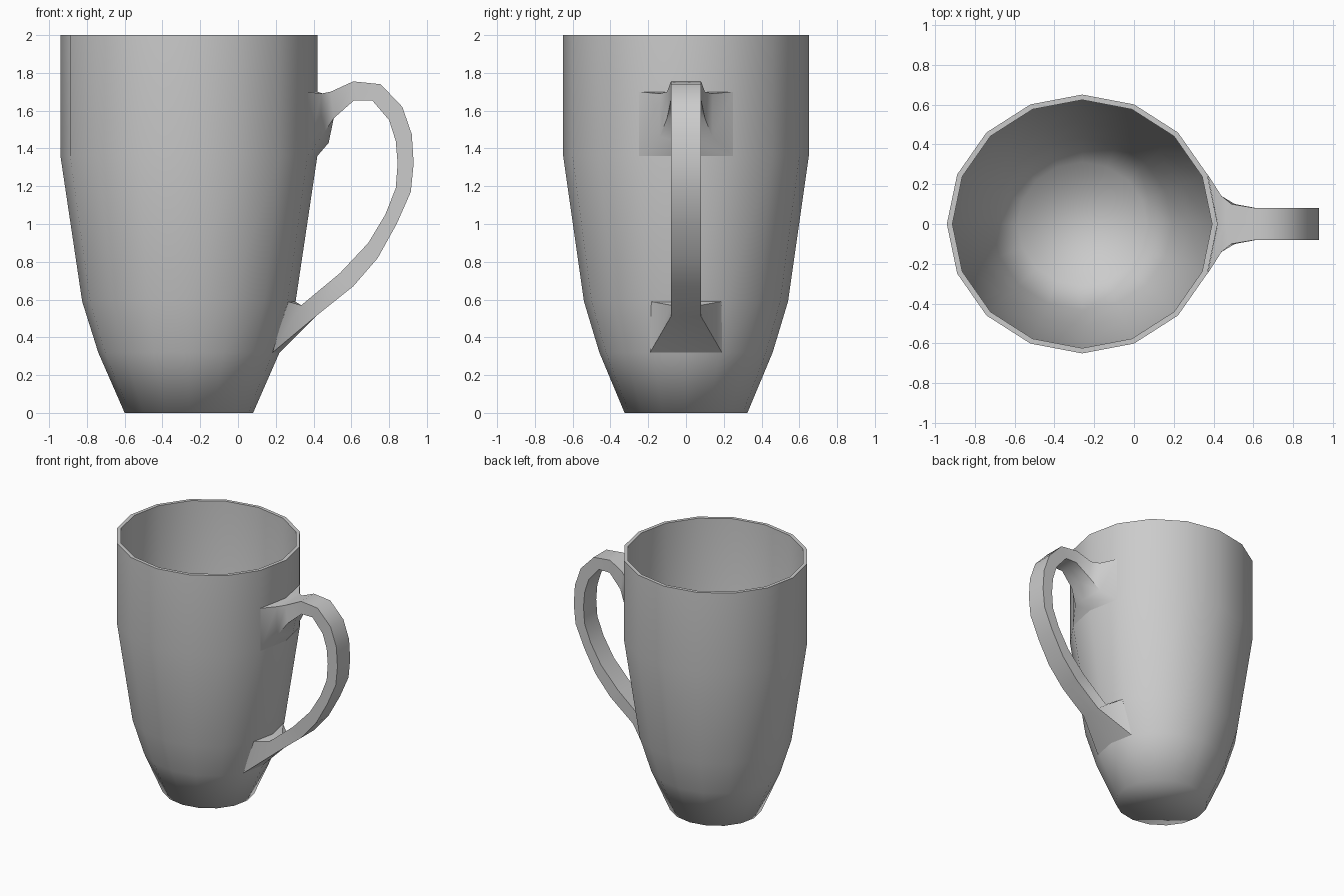
import bpy, bmesh, math

if "Cube" in bpy.data.objects:
    bpy.data.objects.remove(bpy.data.objects["Cube"])

CX, SIDES, Y_SCALE = -0.26, 16, 0.956


def make_object(name, bm, angle):
    bmesh.ops.recalc_face_normals(bm, faces=bm.faces)
    mesh = bpy.data.meshes.new(name)
    bm.to_mesh(mesh)
    bm.free()
    obj = bpy.data.objects.new(name, mesh)
    bpy.context.collection.objects.link(obj)
    bpy.ops.object.select_all(action='DESELECT')
    obj.select_set(True)
    bpy.context.view_layer.objects.active = obj
    bpy.ops.object.shade_smooth_by_angle(angle=math.radians(angle))
    return obj


def bridge(bm, rings):
    for a, b in zip(rings, rings[1:]):
        n = len(a)
        for i in range(n):
            j = (i + 1) % n
            bm.faces.new((a[i], a[j], b[j], b[i]))


# Cup body: outer wall, rim and inner wall as one (radius, z) profile
profile = [(0.34, 0), (0.48, 0.32), (0.565, 0.59), (0.68, 1.36), (0.68, 2.0),
           (0.652, 2.0), (0.652, 1.36), (0.537, 0.6), (0.452, 0.335), (0.325, 0.04)]
bm = bmesh.new()
rings = []
for r, z in profile:
    ring = []
    for i in range(SIDES):
        a = 2 * math.pi * i / SIDES
        ring.append(bm.verts.new((CX + r * math.cos(a), r * Y_SCALE * math.sin(a), z)))
    rings.append(ring)
bridge(bm, rings)
bm.faces.new(rings[0])
# Inner floor
bm.faces.new(rings[-1])
make_object("cup_body", bm, 70)

# Handle stations: outer x, z, inner x, z, half width, outer and inner middle bulge
stations = [
    (0.37, 1.70, 0.37, 1.36, 0.249, 0.05, 0.05),
    (0.44, 1.69, 0.44, 1.46, 0.14, 0.01, 0.04),
    (0.49, 1.70, 0.507, 1.56, 0.10, 0, 0),
    (0.61, 1.755, 0.615, 1.655, 0.08, 0, 0),
    (0.755, 1.74, 0.71, 1.655, 0.08, 0, 0),
    (0.87, 1.62, 0.80, 1.55, 0.08, 0, 0),
    (0.92, 1.475, 0.835, 1.44, 0.08, 0, 0),
    (0.93, 1.32, 0.845, 1.32, 0.08, 0, 0),
    (0.915, 1.17, 0.835, 1.19, 0.08, 0, 0),
    (0.84, 1.00, 0.78, 1.05, 0.08, 0, 0),
    (0.74, 0.82, 0.69, 0.90, 0.08, 0, 0),
    (0.61, 0.67, 0.54, 0.74, 0.08, 0, 0),
    (0.41, 0.51, 0.335, 0.57, 0.08, 0, 0),
    (0.183, 0.32, 0.262, 0.59, 0.19, 0.037, 0.04),
]
bm = bmesh.new()
rings = []
for k, (ox, oz, ix, iz, w, ob, ib) in enumerate(stations):
    # Underside of the upper root droops in the middle
    drop = 0.03 if k == 1 else 0
    pts = [(ox, -w, oz), (ox + ob, 0, oz), (ox, w, oz),
           (ix, w, iz), (ix + ib, 0, iz - drop), (ix, -w, iz)]
    rings.append([bm.verts.new(p) for p in pts])
bridge(bm, rings)
make_object("handle", bm, 45)
